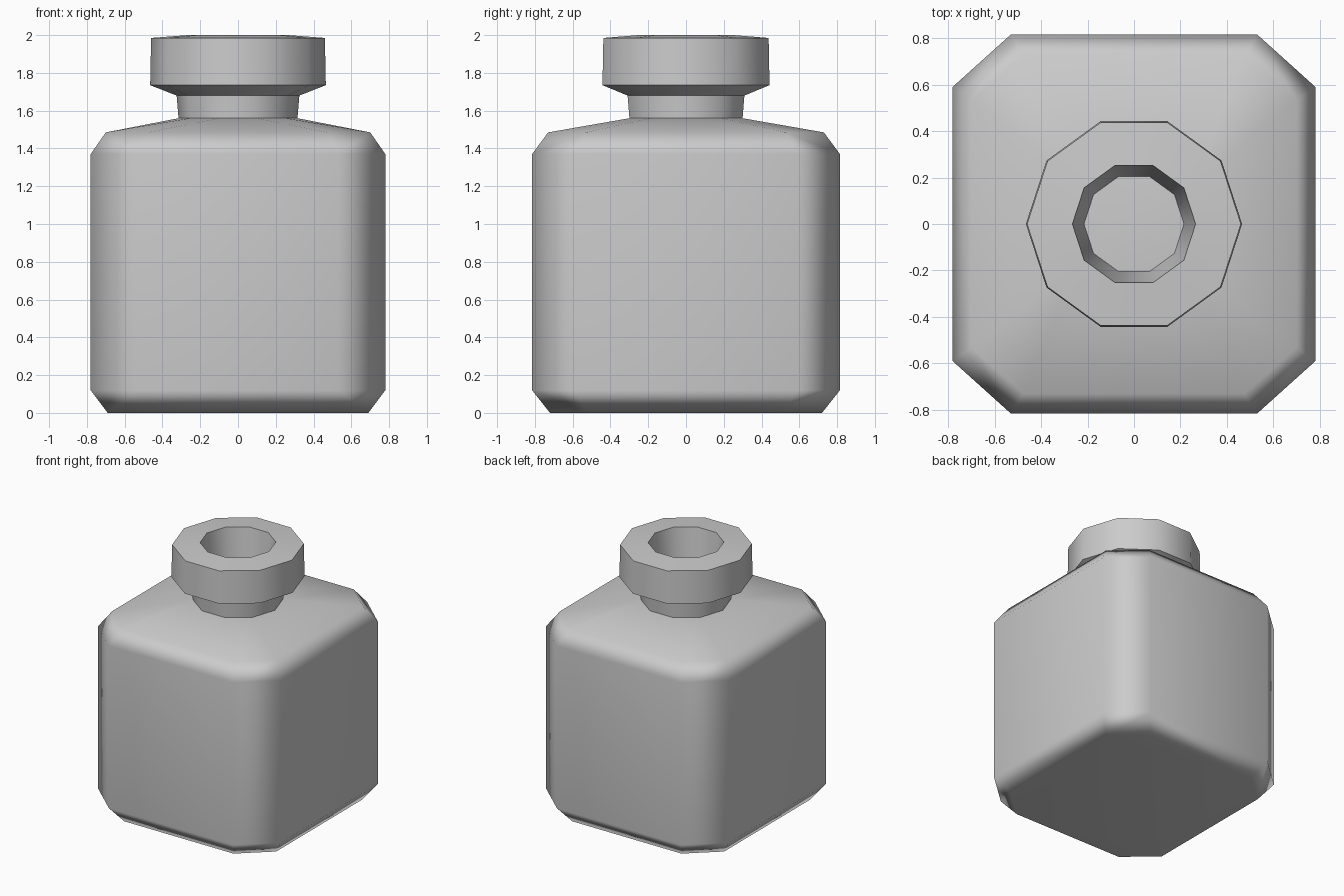
import bpy, bmesh, math

if "Cube" in bpy.data.objects:
    bpy.data.objects.remove(bpy.data.objects["Cube"])


def finish(bm, name, angle):
    bmesh.ops.recalc_face_normals(bm, faces=bm.faces)
    mesh = bpy.data.meshes.new(name)
    bm.to_mesh(mesh)
    bm.free()
    ob = bpy.data.objects.new(name, mesh)
    bpy.context.collection.objects.link(ob)
    bpy.ops.object.select_all(action='DESELECT')
    ob.select_set(True)
    bpy.context.view_layer.objects.active = ob
    bpy.ops.object.shade_smooth_by_angle(angle=math.radians(angle))
    return ob


def decagon(r, z):
    return [(r * math.cos(i * math.pi / 5), r * math.sin(i * math.pi / 5), z)
            for i in range(10)]


def octagon(x, y, cx, cy, z):
    # rectangle of half sizes x, y with its corners cut by cx, cy
    return [(sx * px, sy * py, z) for sx in (-1, 1) for sy in (-1, 1)
            for px, py in ((x, y - cy), (x - cx, y))]


# Bottle body: chamfered block rising to a ten-sided shoulder opening
bm = bmesh.new()
points = (octagon(0.69, 0.72, 0.225, 0.20, 0.0)
          + octagon(0.78, 0.815, 0.25, 0.225, 0.12)
          + octagon(0.78, 0.815, 0.25, 0.225, 1.37)
          + octagon(0.70, 0.73, 0.225, 0.20, 1.485)
          + decagon(0.315, 1.56))
for p in points:
    bm.verts.new(p)
bmesh.ops.convex_hull(bm, input=bm.verts)
bmesh.ops.dissolve_limit(bm, angle_limit=math.radians(0.5),
                         verts=bm.verts, edges=bm.edges)
body = finish(bm, "bottle_body", 50)
weighted = body.modifiers.new("weighted_normals", 'WEIGHTED_NORMAL')
weighted.keep_sharp = True

# Neck and lip: ten-sided profile, up the outside and down the bore
bm = bmesh.new()
profile = [(0.315, 1.56), (0.325, 1.68), (0.465, 1.735), (0.46, 1.985),
           (0.265, 2.0), (0.215, 1.56)]
rings = [[bm.verts.new(p) for p in decagon(r, z)] for r, z in profile]
for a, b in zip(rings, rings[1:] + rings[:1]):
    for i in range(10):
        j = (i + 1) % 10
        bm.faces.new((a[i], a[j], b[j], b[i]))
finish(bm, "neck_and_lip", 40)
